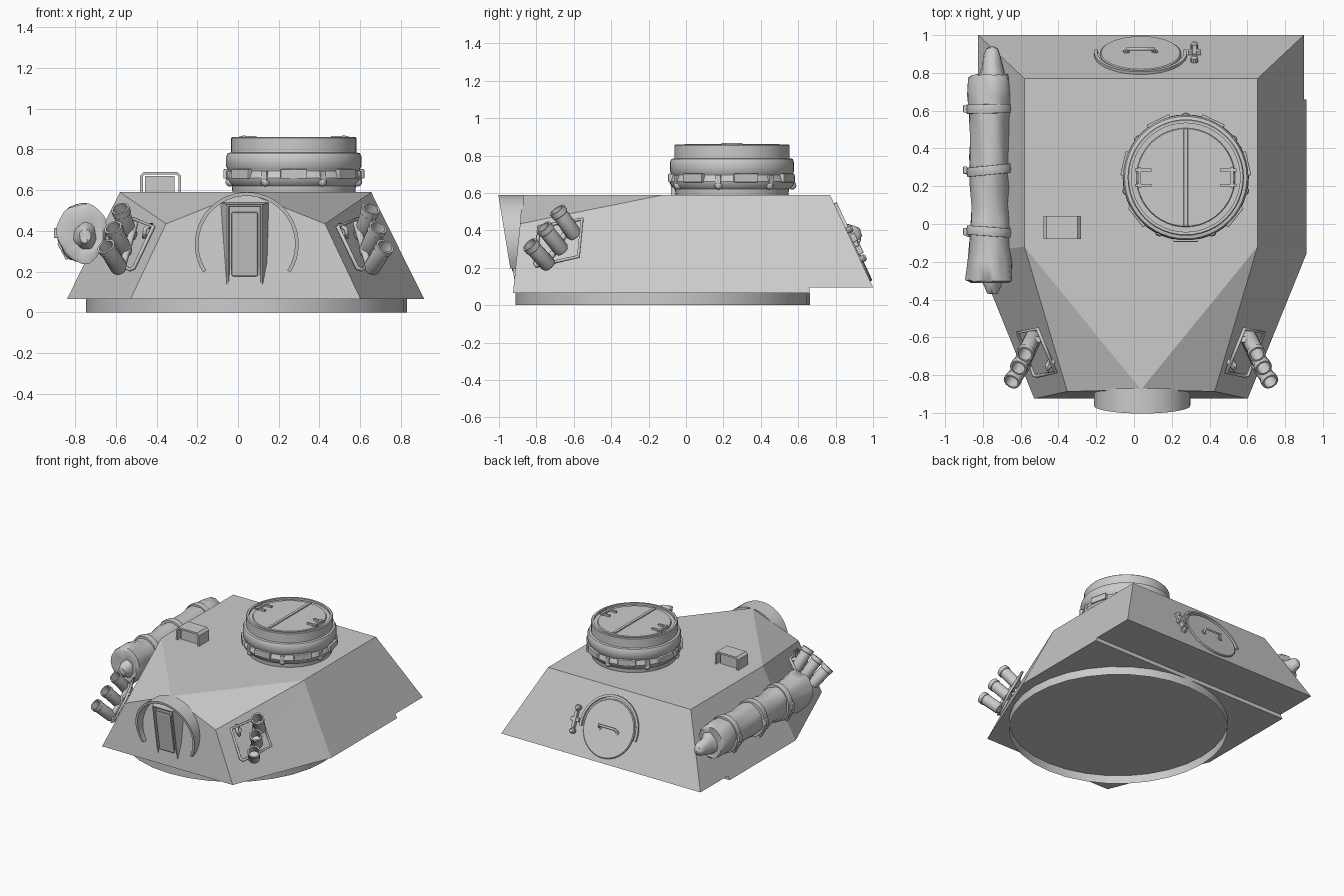
import bpy, bmesh, math, random
from mathutils import Vector, Matrix

if "Cube" in bpy.data.objects:
    bpy.data.objects.remove(bpy.data.objects["Cube"])

random.seed(4)
CX = 0.037  # turret centre line


def finish(bm, name, smooth=None):
    bmesh.ops.recalc_face_normals(bm, faces=bm.faces)
    me = bpy.data.meshes.new(name)
    bm.to_mesh(me)
    bm.free()
    ob = bpy.data.objects.new(name, me)
    bpy.context.collection.objects.link(ob)
    if smooth:
        bpy.ops.object.select_all(action='DESELECT')
        ob.select_set(True)
        bpy.context.view_layer.objects.active = ob
        bpy.ops.object.shade_smooth_by_angle(angle=math.radians(smooth))
    return ob


def grid(bm, rings, closed=True):
    vs = [[bm.verts.new(p) for p in r] for r in rings]
    n = len(vs[0])
    for a, b in zip(vs, vs[1:]):
        for i in range(n if closed else n - 1):
            j = (i + 1) % n
            bm.faces.new((a[i], a[j], b[j], b[i]))
    return vs


def lathe(name, prof, mat, n=32, smooth=35):
    bm = bmesh.new()
    grid(bm, [[mat @ Vector((r * math.cos(t), r * math.sin(t), z))
               for t in [2 * math.pi * i / n for i in range(n)]] for r, z in prof])
    bmesh.ops.remove_doubles(bm, verts=bm.verts, dist=1e-5)
    return finish(bm, name, smooth)


def box(name, size, mat, bevel=0):
    bm = bmesh.new()
    bmesh.ops.create_cube(bm, size=1, matrix=mat @ Matrix.Diagonal((*size, 1)))
    if bevel:
        bmesh.ops.bevel(bm, geom=bm.edges[:], offset=bevel, segments=2, affect='EDGES', profile=0.5)
    return finish(bm, name)


def wire(name, pts, r, closed=False):
    cu = bpy.data.curves.new(name, 'CURVE')
    cu.dimensions = '3D'
    cu.bevel_depth, cu.bevel_resolution, cu.use_fill_caps = r, 2, True
    sp = cu.splines.new('POLY')
    sp.points.add(len(pts) - 1)
    for p, q in zip(sp.points, pts):
        p.co = (*q, 1)
    sp.use_cyclic_u = closed
    ob = bpy.data.objects.new(name, cu)
    bpy.context.collection.objects.link(ob)
    bpy.ops.object.select_all(action='DESELECT')
    ob.select_set(True)
    bpy.context.view_layer.objects.active = ob
    bpy.ops.object.convert(target='MESH')


def T(x, y, z):
    return Matrix.Translation((x, y, z))


# Faceted armour shell, defined by its right half
half = dict(A=(.617, -.12, .59), B=(.617, .77, .59), D=(.39, -.887, .435), E=(.565, -.925, .065),
            F=(.877, -.155, .065), G=(.877, .66, .065), H=(.862, .66, .095), I=(.862, 1.0, .095))
bm = bmesh.new()
v = {'P': bm.verts.new((CX, -.877, .59))}
v['p'] = v['P']
for k, (x, y, z) in half.items():
    v[k] = bm.verts.new((CX + x, y, z))
    v[k.lower()] = bm.verts.new((CX - x, y, z))
for f in ('PABba', 'BIib', 'PdeED', 'EefgGF', 'GghH', 'HhiI'):
    bm.faces.new([v[c] for c in f])
for f in ('PDA', 'ADE', 'AEF', 'AFGHIB'):
    bm.faces.new([v[c] for c in f])
    bm.faces.new([v[c] for c in f.lower()])
finish(bm, 'turret_shell')

# Open turret ring underneath
lathe('turret_ring', [(.787, 0), (.787, .066)], T(.042, -.125, 0), 32)

# Wedge-shaped hood around the gun opening
def front_y(z):
    return -.925 - .162 * (z - .107)

bm = bmesh.new()
rings = []
for i in range(33):
    t = math.radians(-33 + 246 * i / 32)
    ring = []
    for r, back in ((.255, 0), (.255, 1), (.237, 1), (.237, 0)):
        z = .335 + r * math.sin(t)
        ring.append((.043 + r * math.cos(t), -.87 if back else front_y(z), z))
    rings.append(ring)
vs = grid(bm, rings)
bm.faces.new(vs[0])
bm.faces.new(vs[-1])
finish(bm, 'mantlet_hood', 35)

# Central mantlet block with sloped front, chamfered sides and recessed panel
bm = bmesh.new()
back = [bm.verts.new((.033 + x, -.87, z)) for x, z in ((-.12, .115), (.12, .115), (.12, .54), (-.12, .54))]
frnt = [bm.verts.new((.033 + x, front_y(z) + .012, z)) for x, z in ((-.088, .115), (.088, .115), (.088, .53), (-.088, .53))]
for i in range(4):
    j = (i + 1) % 4
    bm.faces.new((back[i], back[j], frnt[j], frnt[i]))
bm.faces.new(back)
face = bm.faces.new(frnt)
bmesh.ops.recalc_face_normals(bm, faces=bm.faces)
bmesh.ops.inset_region(bm, faces=[face], thickness=.012)
bmesh.ops.inset_region(bm, faces=[face], thickness=.008, depth=-.02)
finish(bm, 'mantlet_block')
box('mantlet_panel', (.13, .02, .32), T(.033, -.944, .335) @ Matrix.Rotation(math.radians(9.2), 4, 'X'), .009)

# Commander cupola
CU = T(.274, .246, 0)
lathe('cupola', [(.30, .58), (.305, .62), (.328, .64), (.334, .66), (.322, .695), (.325, .705), (.332, .715),
                 (.332, .765), (.324, .782), (.308, .785), (.308, .855), (.303, .86), (.288, .86), (.288, .845),
                 (.262, .845), (.258, .853), (0, .853)], CU, 48)
for i in range(7):
    a = 2 * math.pi * i / 7 - math.pi / 2
    R = CU @ Matrix.Rotation(a, 4, 'Z')
    box('periscope', (.05, .13, .046), R @ T(.316, 0, .68), .004)
    R = CU @ Matrix.Rotation(a + math.pi / 7, 4, 'Z')
    dome = [(.022 * math.cos(t), .022 * math.sin(t)) for t in [k * math.pi / 8 for k in range(-4, 5)]]
    lathe('cupola_bolt', dome, R @ T(.322, 0, .64), 10)
    box('cupola_clamp', (.02, .03, .05), R @ T(.328, 0, .67), .004)
box('hatch_split_bar', (.022, .51, .012), CU @ T(0, 0, .856), .003)
for s in (-1, 1):
    for d in (-.04, .04):
        box('hatch_hinge_arm', (.085, .014, .014), CU @ T(s * .225, d, .86))
    box('hatch_hinge_pin', (.016, .11, .016), CU @ T(s * .245, 0, .86))

# Roof vent: strap bent over a small block
bm = bmesh.new()
prof = [(-.1, .58), (-.1, .672), (-.082, .69), (.082, .69), (.1, .672), (.1, .58),
        (.087, .58), (.087, .668), (.077, .677), (-.077, .677), (-.087, .668), (-.087, .58)]
vs = grid(bm, [[(-.38 + x, y, z) for x, z in prof] for y in (-.08, .042)])
for r in vs:
    bm.faces.new(r)
finish(bm, 'vent_strap')
box('vent_block', (.145, .07, .09), T(-.385, -.018, .625))

# Smoke launchers: three tubes on a wire bracket, both sides
for s in (1, -1):
    def M(p):
        return Vector((CX + s * (p[0] - CX), p[1], p[2]))
    lo = (Vector((.655, -.735, .215)), Vector((.722, -.835, .325)))
    hi = (Vector((.607, -.595, .375)), Vector((.652, -.69, .51)))
    for k in (0, .5, 1):
        a, b = (M(l.lerp(h, k)) for l, h in zip(lo, hi))
        d = b - a
        L, r = d.length, .042
        m = T(*a) @ d.to_track_quat('Z', 'Y').to_matrix().to_4x4()
        lathe('launcher_tube', [(0, -.01), (r * .8, -.01), (r, .005), (r, L * .8), (r * 1.1, L * .82), (r * 1.1, L),
                                (r * .85, L), (r * .85, L * .35), (0, L * .35)], m, 16)
    wire('launcher_bracket', [M(p) for p in ((.49, -.785, .42), (.585, -.555, .46), (.69, -.575, .26),
                                             (.605, -.80, .21), (.585, -.805, .22))], .01, True)
    wire('launcher_spine', [M(p) for p in ((.64, -.74, .23), (.58, -.61, .44))], .018)
    wire('launcher_clip', [M(p) for p in ((.50, -.73, .43), (.53, -.77, .41), (.535, -.75, .37), (.515, -.71, .39))], .011, True)

# Bedroll: wrinkled cloth roll along the left side
keys = [(-.37, 0), (-.368, .028), (-.33, .045), (-.302, .055), (-.31, .10), (-.30, .122), (-.2, .118), (-.09, .102),
        (-.04, .108), (.02, .105), (.1, .093), (.2, .106), (.28, .102), (.36, .106), (.46, .1), (.55, .108),
        (.61, .108), (.68, .112), (.775, .106), (.79, .098), (.785, .07), (.83, .056), (.9, .042), (.93, .03), (.94, 0)]
bm = bmesh.new()
rings = []
N = 24
for y, r in keys:
    ph = random.uniform(0, 6.28)
    cx, cz = (-.75, .375) if r < .08 else (-.765, .39)
    ring = []
    for i in range(N):
        t = 2 * math.pi * i / N
        q = r * (1 + .05 * math.sin(3 * t + ph) + .03 * math.sin(7 * t + 2 * ph))
        ring.append((cx + q * math.cos(t), y + random.uniform(-.004, .004), cz + 1.2 * q * math.sin(t)))
    rings.append(ring)
grid(bm, rings)
bmesh.ops.remove_doubles(bm, verts=bm.verts, dist=.004)
finish(bm, 'bedroll', 50)
for y in (.61, .285, -.04):
    m = T(-.765, y, .39) @ Matrix.Rotation(math.pi / 2, 4, 'X') @ Matrix.Diagonal((1, 1.17, 1, 1))
    m = m @ Matrix.Rotation(math.radians(random.uniform(-6, 6)), 4, 'Y')
    lathe('bedroll_strap', [(.1, -.025), (.12, -.024), (.124, 0), (.12, .024), (.1, .025)], m, 24)
    box('strap_buckle', (.022, .04, .05), T(-.893, y, .39), .004)
    box('strap_tail', (.012, .035, .09), T(-.86, y - .01, .30) @ Matrix.Rotation(-.5, 4, 'Y'), .003)

# Rear escape hatch on the sloped back plate (local z points out of the plate)
BK = Matrix(((1, 0, 0, .035), (0, -.421, .907, .895), (0, .907, .421, .321), (0, 0, 0, 1)))
lathe('rear_hatch', [(.214, -.01), (.214, .008), (.208, .013), (0, .013)], BK, 40)
bm = bmesh.new()
rings = []
for i in range(29):
    t = math.radians(-8 + 196 * i / 28)
    rings.append([BK @ Vector((r * math.cos(t), r * math.sin(t), z))
                  for r, z in ((.228, -.01), (.228, .016), (.246, .016), (.246, -.01))])
vs = grid(bm, rings)
bm.faces.new(vs[0])
bm.faces.new(vs[-1])
finish(bm, 'rear_hatch_rain_rim', 35)
wire('rear_hatch_handle', [BK @ Vector(p) for p in ((-.075, -.01, .01), (-.07, .01, .04), (.07, .01, .04), (.075, -.01, .01))], .009)
for x in (-.075, .075):
    lathe('handle_foot', [(.017, 0), (.017, .02), (0, .02)], BK @ T(x, -.01, 0), 10)
box('rear_latch_bar', (.07, .03, .025), BK @ T(.285, 0, .016), .004)
box('rear_latch_post', (.024, .12, .03), BK @ T(.285, 0, .018), .004)
lathe('rear_latch_stud', [(.02, 0), (.02, .025), (.012, .035), (0, .035)], BK @ T(.285, .085, 0), 10)
lathe('rear_latch_stop', [(.02, 0), (.02, .025), (.012, .035), (0, .035)], BK @ T(.285, -.085, 0), 10)
